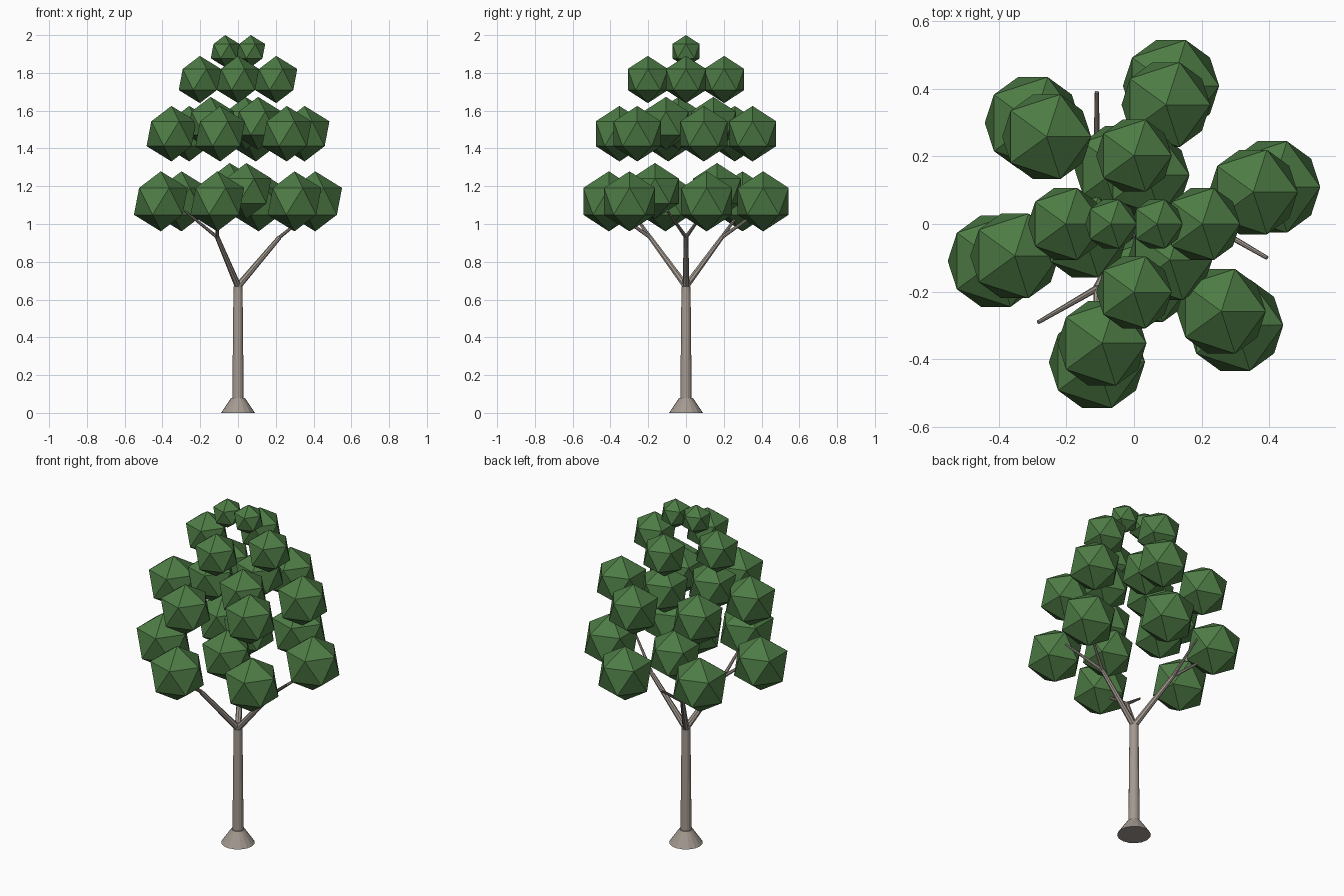
import bpy
from math import cos, sin, radians
from mathutils import Vector

if "Cube" in bpy.data.objects:
    bpy.data.objects.remove(bpy.data.objects["Cube"])


def material(name, rgb):
    m = bpy.data.materials.new(name)
    m.diffuse_color = (*rgb, 1)
    m.use_nodes = True
    m.node_tree.nodes["Principled BSDF"].inputs["Base Color"].default_value = m.diffuse_color
    return m


BARK = material("bark", (0.37, 0.32, 0.28))
LEAF = material("leaves", (0.075, 0.20, 0.06))


def polar(radius, degrees, z):
    a = radians(degrees)
    return Vector((radius * cos(a), radius * sin(a), z))


def limb(name, start, end, r1, r2, sides):
    """Tapered cylinder between two points."""
    axis = end - start
    bpy.ops.mesh.primitive_cone_add(
        vertices=sides, radius1=r1, radius2=r2, depth=axis.length,
        location=(start + end) / 2,
        rotation=axis.to_track_quat('Z', 'Y').to_euler())
    ob = bpy.context.object
    ob.name = name
    ob.data.materials.append(BARK)


def leaf_ring(name, count, ring_radius, first_angle, z, size):
    """Ring of faceted leaf clumps."""
    for i in range(count):
        bpy.ops.mesh.primitive_ico_sphere_add(
            subdivisions=1, radius=size,
            location=polar(ring_radius, first_angle + i * 360 / count, z))
        ob = bpy.context.object
        ob.name = f"{name}_{i + 1}"
        ob.data.materials.append(LEAF)


# Trunk and flared foot
limb("root_flare", Vector((0, 0, 0)), Vector((0, 0, 0.08)), 0.09, 0.036, 16)
limb("trunk", Vector((0, 0, 0)), Vector((0, 0, 0.67)), 0.031, 0.024, 16)

# Three branches, each forking into two twigs
for angle in (0, 120, 240):
    fork = polar(0.22, angle, 0.93)
    limb("branch", Vector((0, 0, 0.67)), fork, 0.018, 0.012, 8)
    for spread in (-30, 30):
        limb("twig", fork, fork + polar(0.2, angle + spread, 0.14), 0.010, 0.006, 8)

# Crown, tier by tier
leaf_ring("lower_outer_leaves", 6, 0.423, 15, 1.12, 0.159)
leaf_ring("lower_inner_leaves", 2, 0.17, 105, 1.175, 0.148)
leaf_ring("middle_outer_leaves", 6, 0.365, 15, 1.478, 0.147)
leaf_ring("middle_inner_leaves", 3, 0.15, 75, 1.533, 0.14)
leaf_ring("upper_leaves", 4, 0.202, 0, 1.765, 0.125)
leaf_ring("top_leaves", 2, 0.068, 0, 1.915, 0.085)
